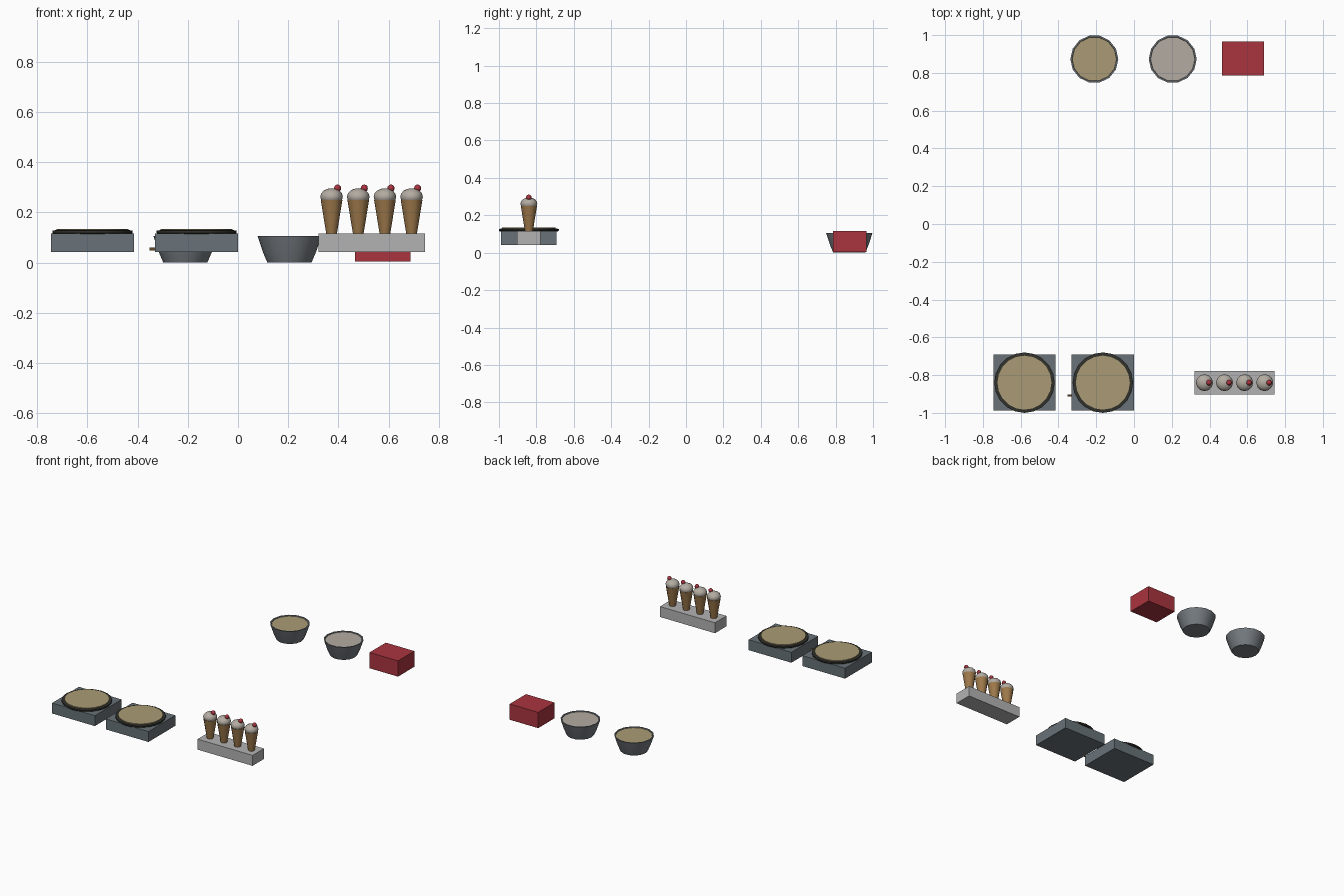
import bpy, bmesh, math

if "Cube" in bpy.data.objects:
    bpy.data.objects.remove(bpy.data.objects["Cube"])


def material(name, rgb):
    m = bpy.data.materials.new(name)
    m.diffuse_color = (*rgb, 1)
    m.use_nodes = True
    m.node_tree.nodes["Principled BSDF"].inputs["Base Color"].default_value = m.diffuse_color
    return m


STEEL = material("steel", (0.14, 0.17, 0.19))
BOWL = material("bowl_metal", (0.18, 0.20, 0.22))
IRON = material("iron", (0.03, 0.03, 0.025))
BATTER = material("batter", (0.41, 0.33, 0.18))
CREAM = material("cream", (0.45, 0.41, 0.36))
WAFER = material("wafer", (0.34, 0.19, 0.07))
RED = material("red", (0.40, 0.035, 0.05))
TRAY = material("tray_grey", (0.45, 0.45, 0.45))


def finish(name, bm, mat, smooth=False):
    bmesh.ops.recalc_face_normals(bm, faces=bm.faces)
    me = bpy.data.meshes.new(name)
    bm.to_mesh(me)
    bm.free()
    me.materials.append(mat)
    ob = bpy.data.objects.new(name, me)
    bpy.context.collection.objects.link(ob)
    if smooth:
        bpy.ops.object.select_all(action='DESELECT')
        ob.select_set(True)
        bpy.context.view_layer.objects.active = ob
        bpy.ops.object.shade_smooth_by_angle(angle=math.radians(35))
    return ob


def box(name, x, y, z, mat):
    bm = bmesh.new()
    bmesh.ops.create_cube(bm, size=1)
    for v in bm.verts:
        v.co = [lo + (c + 0.5) * (hi - lo) for c, (lo, hi) in zip(v.co, (x, y, z))]
    return finish(name, bm, mat)


def lathe(name, loc, profile, sides, mat):
    """Revolve (radius, z) points; both ends are capped flat."""
    bm = bmesh.new()
    rings = [[bm.verts.new((r * math.cos(2 * math.pi * i / sides),
                            r * math.sin(2 * math.pi * i / sides), z))
              for i in range(sides)] for r, z in profile]
    for a, b in zip(rings, rings[1:]):
        for i in range(sides):
            j = (i + 1) % sides
            bm.faces.new((a[i], a[j], b[j], b[i]))
    bm.faces.new(rings[0])
    bm.faces.new(rings[-1])
    ob = finish(name, bm, mat, True)
    ob.location = loc
    return ob


def ball(name, loc, r, rz, mat, u=12, v=8):
    bm = bmesh.new()
    bmesh.ops.create_uvsphere(bm, u_segments=u, v_segments=v, radius=1)
    ob = finish(name, bm, mat, True)
    ob.location, ob.scale = loc, (r, r, rz)
    return ob


# Two crepe griddles with round plates
for n, x in enumerate((-0.58, -0.165), 1):
    box(f"griddle_base_{n}", (x - 0.165, x + 0.165), (-0.988, -0.692), (0.042, 0.115), STEEL)
    lathe(f"griddle_plate_{n}", (x, -0.84, 0), [(0.155, 0.113), (0.16, 0.118), (0.16, 0.127),
          (0.146, 0.129)], 20, IRON)
    lathe(f"crepe_{n}", (x, -0.84, 0), [(0.143, 0.125), (0.143, 0.134)], 20, BATTER)

# Small lever on the side of the second griddle
lever = lathe("griddle_lever", (-0.352, -0.908, 0.053), [(0.006, 0), (0.006, 0.04)], 8, WAFER)
lever.rotation_euler.y = math.pi / 2

# Mixing bowls, filled nearly to the rim
for label, x, mat in (("batter", -0.21, BATTER), ("cream", 0.205, CREAM)):
    lathe(f"{label}_bowl", (x, 0.873, 0), [(0.088, 0), (0.106, 0.042), (0.127, 0.105),
          (0.119, 0.105), (0.112, 0.085)], 14, BOWL)
    lathe(f"{label}_filling", (x, 0.873, 0), [(0.113, 0.09), (0.117, 0.1)], 14, mat)

# Red box
box("red_box", (0.467, 0.687), (0.785, 0.965), (0.005, 0.115), RED)

# Tray of ice cream cones with cherries
box("cone_tray", (0.32, 0.745), (-0.903, -0.777), (0.042, 0.115), TRAY)
for n in range(4):
    x = 0.373 + n * 0.1063
    lathe(f"wafer_cone_{n + 1}", (x, -0.84, 0), [(0.021, 0.113), (0.043, 0.249)], 12, WAFER)
    ball(f"ice_cream_{n + 1}", (x, -0.84, 0.262), 0.045, 0.034, CREAM)
    ball(f"cherry_{n + 1}", (x + 0.024, -0.84, 0.296), 0.015, 0.015, RED, 10, 6)
